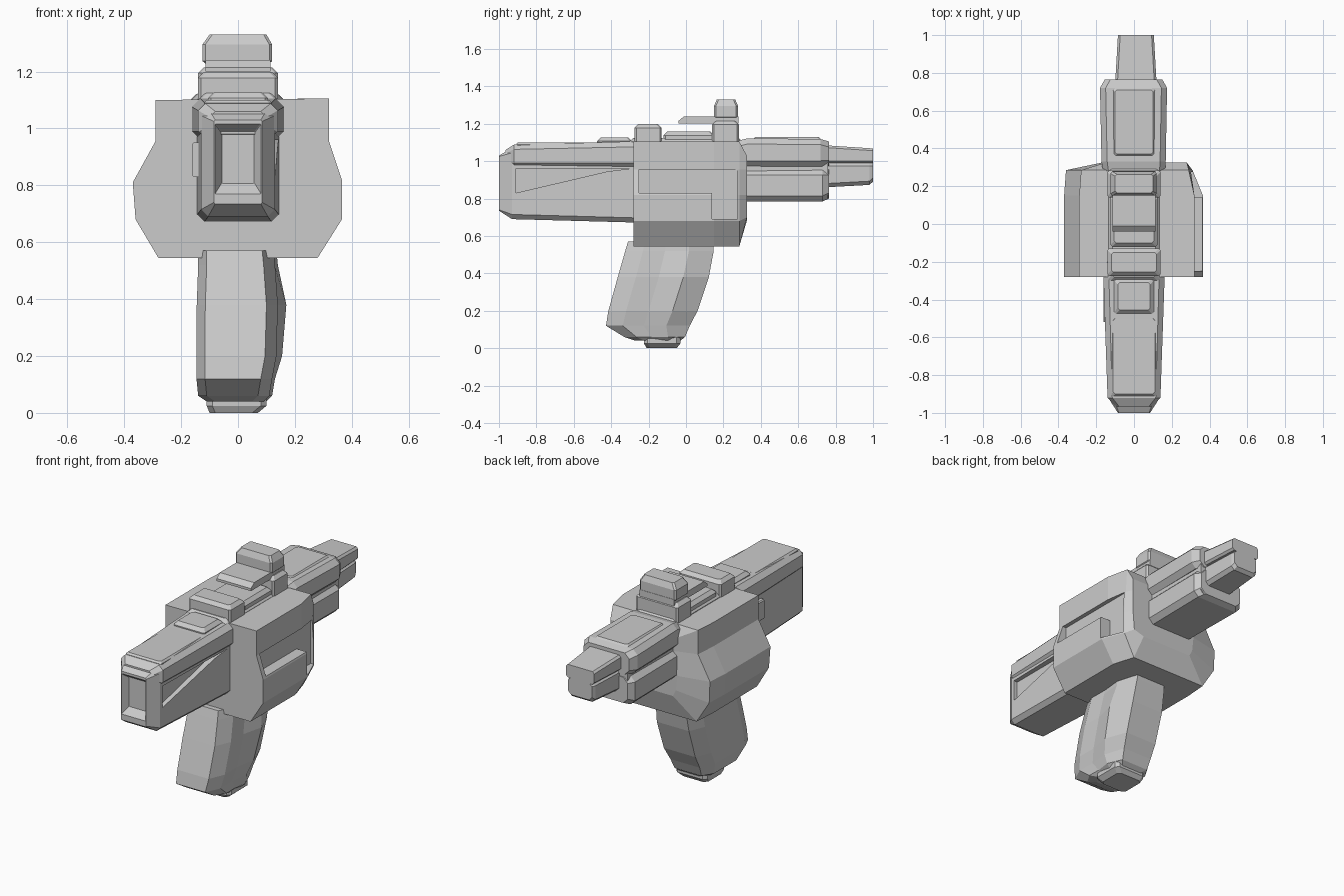
import bpy, bmesh

if "Cube" in bpy.data.objects:
    bpy.data.objects.remove(bpy.data.objects["Cube"])


def loft(name, rings):
    """Skin a list of equal-length rings of 3D points and cap both ends."""
    bm = bmesh.new()
    loops = [[bm.verts.new(p) for p in ring] for ring in rings]
    for a, b in zip(loops, loops[1:]):
        n = len(a)
        for i in range(n):
            bm.faces.new((a[i], a[(i + 1) % n], b[(i + 1) % n], b[i]))
    bm.faces.new(loops[0])
    bm.faces.new(loops[-1])
    bmesh.ops.recalc_face_normals(bm, faces=bm.faces[:])
    me = bpy.data.meshes.new(name)
    bm.to_mesh(me)
    bm.free()
    ob = bpy.data.objects.new(name, me)
    bpy.context.collection.objects.link(ob)
    return ob


def octo(u0, u1, v0, v1, c):
    """Rectangle with cut corners."""
    return [(u0 + c, v0), (u1 - c, v0), (u1, v0 + c), (u1, v1 - c),
            (u1 - c, v1), (u0 + c, v1), (u0, v1 - c), (u0, v0 + c)]


def ring_y(y, x0, x1, z0, z1, c=0.02):
    return [(u, y, v) for u, v in octo(x0, x1, z0, z1, c)]


def ring_z(z, x0, x1, y0, y1, c=0.01):
    return [(u, v, z) for u, v in octo(x0, x1, y0, y1, c)]


def prism_x(name, profile, x0, x1):
    """Extrude a (y, z) profile along x."""
    return loft(name, [[(x, y, z) for y, z in profile] for x in (x0, x1)])


def cap_block(name, x, y0, y1, z0, z1, b=0.02):
    """Block with a bevelled top."""
    return loft(name, [ring_z(z0, -x, x, y0, y1), ring_z(z1 - b, -x, x, y0, y1),
                       ring_z(z1, -x + b, x - b, y0 + b, y1 - b)])


def cut(target, cutter):
    mod = target.modifiers.new("cut", "BOOLEAN")
    mod.operation, mod.solver, mod.object = "DIFFERENCE", "EXACT", cutter
    bpy.context.view_layer.objects.active = target
    bpy.ops.object.modifier_apply(modifier=mod.name)
    bpy.data.objects.remove(cutter)


# Main body: faceted housing, tapered at the back right
full = [(-.29, 1.1), (-.29, .955), (-.37, .81), (-.36, .68), (-.28, .545),
        (.28, .545), (.365, .68), (.365, .82), (.32, .955), (.32, 1.105)]
rear = [(-.28, 1.1), (-.28, .955), (-.36, .81), (-.355, .68), (-.27, .545),
        (.24, .545), (.31, .68), (.31, .82), (.30, .955), (.29, 1.105)]
back = [(-.15, 1.03), (-.15, .955), (-.17, .81), (-.16, .72), (-.14, .68),
        (.2, .68), (.27, .7), (.28, .82), (.28, .955), (.28, 1.03)]
body = loft("body_housing", [[(x, y, z) for x, z in pr] for y, pr in
                             ((-.28, full), (.15, full), (.285, rear), (.325, back))])

# L-shaped side pocket
cut(body, prism_x("pocket_cutter", [(-.25, .83), (.14, .83), (.14, .69), (.275, .69),
                                    (.275, .955), (-.25, .955)], .295, .5))

# Front shroud with bevelled, recessed nose
shroud = loft("front_shroud", [
    ring_y(-.2, -.145, .145, .67, 1.07, .025),
    ring_y(-.93, -.13, .13, .69, 1.07, .025),
    ring_y(-1, -.085, .085, .735, 1.03, .005),
    ring_y(-1, -.08, .08, .77, 1.015, .002),
    ring_y(-.96, -.057, .057, .807, .985, .002)])
cut(shroud, prism_x("wedge_cutter", [(-.91, .83), (-.91, .96), (-.3, .96), (-.42, .945)],
                    .105, .3))

# Shroud upper cover and left side panel
loft("front_cover", [ring_y(-.2, -.165, .165, .96, 1.108, .03),
                     ring_y(-.92, -.14, .14, .965, 1.088, .025),
                     ring_y(-.965, -.1, .1, .98, 1.06, .02)])
loft("left_side_panel", [ring_y(y, -.162, -.1, .83, .95, .006) for y in (-.52, -.25)])

# Rear barrel: wide upper half over a narrower lower half
loft("rear_barrel_upper", [ring_y(.28, -.165, .165, .972, 1.11, .03),
                           ring_y(.33, -.172, .168, .972, 1.122, .03),
                           ring_y(.72, -.18, .175, .972, 1.118, .03),
                           ring_y(.765, -.155, .15, .975, 1.105, .03)])
loft("rear_barrel_core", [ring_y(y, -.14, .14, .8, 1.05) for y in (.28, .76)])
loft("rear_barrel_lower", [ring_y(.28, -.165, .16, .785, .957, .03),
                           ring_y(.73, -.17, .165, .785, .957, .03),
                           ring_y(.765, -.145, .14, .8, .955, .03)])

# Muzzle tip in two tiers
loft("tip_upper", [ring_y(.74, -.1, .12, .99, 1.085, .012),
                   ring_y(1, -.085, .105, .99, 1.068, .012)])
loft("tip_lower", [ring_y(.74, -.088, .108, .86, .995, .02),
                   ring_y(.98, -.078, .098, .873, .995, .02),
                   ring_y(1, -.07, .09, .89, .995, .02)])

# Top rail pieces: (name, half width, y0, y1, z0, z1)
for args in (("rail_front", .105, -.475, -.29, 1.06, 1.127),
             ("rail_spine", .135, -.3, .3, 1.05, 1.125),
             ("rear_sight_block", .14, -.275, -.13, 1.06, 1.198),
             ("rail_plate", .125, -.12, .15, 1.06, 1.158),
             ("sight_mount", .14, .14, .283, 1.06, 1.215)):
    cap_block(*args)
cap_block("cover_top_plate", .12, -.91, -.49, 1.05, 1.1, .01)
cap_block("rear_barrel_top_plate", .11, .36, .72, 1.08, 1.128, .01)

# Sight: overhanging pointed plate and bevelled head
prism_x("sight_overhang", [(-.04, 1.2), (.28, 1.2), (.28, 1.24), (-.01, 1.24), (-.04, 1.215)],
        -.115, .115)
loft("sight_head", [ring_z(1.22, -.105, .1, .16, .27), ring_z(1.237, -.125, .12, .15, .278),
                    ring_z(1.295, -.125, .12, .15, .278), ring_z(1.33, -.1, .1, .165, .263)])

# Grip: raked loft with a bulging right palm swell
grip = []
for z, x0, x1, y0, y1, swell in ((.57, -.14, .135, -.31, .145, 0), (.52, -.14, .14, -.325, .148, .0),
                                 (.38, -.145, .15, -.365, .122, .02), (.2, -.146, .145, -.415, .062, .01),
                                 (.12, -.146, .13, -.428, .02, 0), (.06, -.14, .12, -.33, -.005, 0),
                                 (.04, -.11, .1, -.27, -.03, 0)):
    w = y1 - y0
    grip.append([(x0 + .03, y0, z), (x1 - .05, y0, z), (x1 - .01, y0 + .2 * w, z),
                 (x1 - .012, y0 + .45 * w, z), (x1 + swell, y0 + .72 * w, z), (x1 - .04, y1, z),
                 (x0 + .04, y1, z), (x0, y0 + .8 * w, z), (x0, y0 + .15 * w, z)])
loft("grip", grip)

# Grip base cap
loft("grip_base", [ring_z(0, -.1, .07, -.21, -.05, .02), ring_z(.025, -.11, .1, -.225, -.03, .02),
                   ring_z(.06, -.11, .1, -.225, -.03, .02)])
